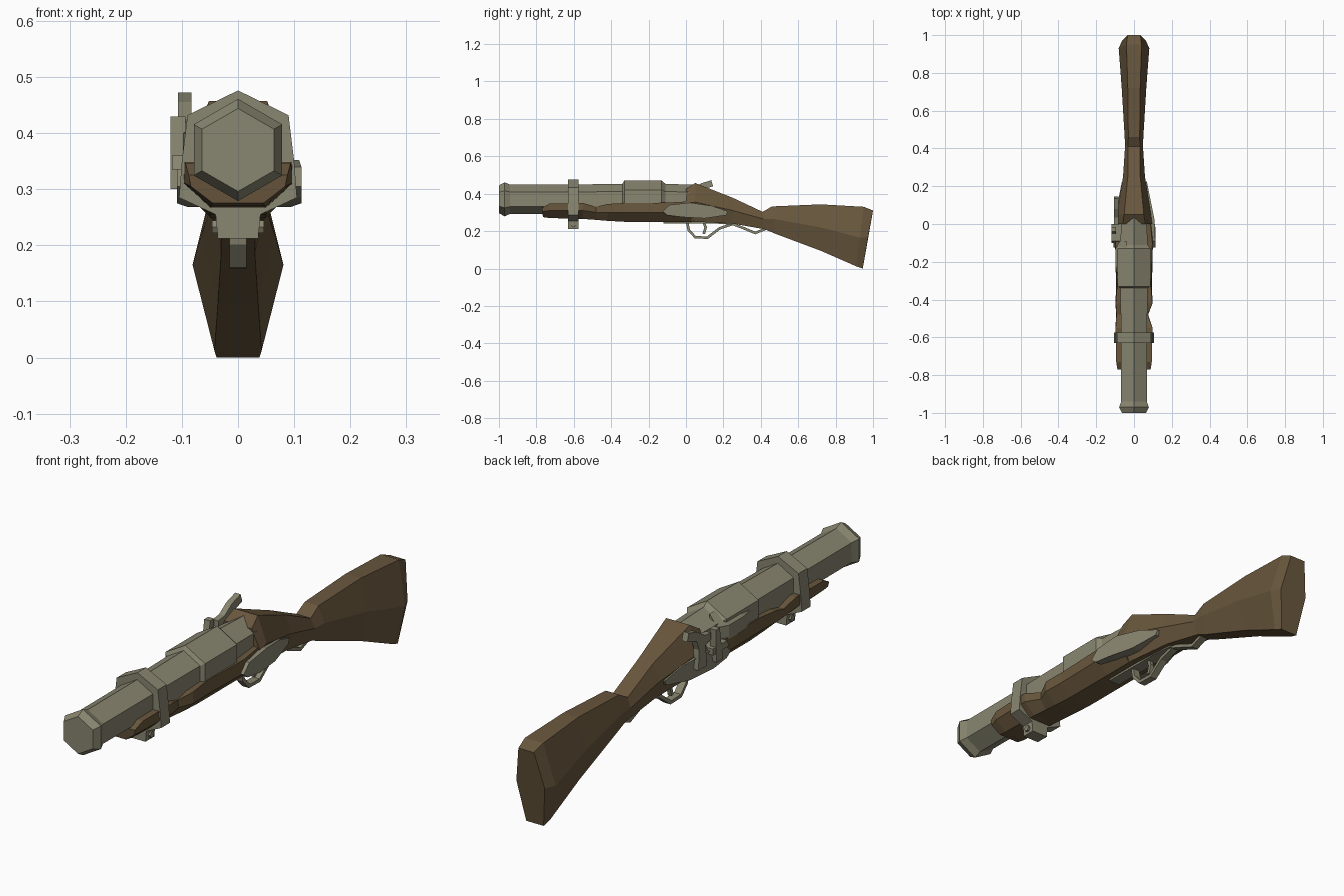
import bpy, bmesh, math
from mathutils import Vector


def material(name, rgb):
    m = bpy.data.materials.new(name)
    m.diffuse_color = (*rgb, 1)
    return m


METAL = material("grey_metal", (0.25, 0.238, 0.162))
WOOD = material("brown_wood", (0.14, 0.095, 0.047))


def loft(name, rings, mat):
    """Skin a list of equal-length point rings and cap both ends."""
    bm = bmesh.new()
    vs = [[bm.verts.new(p) for p in r] for r in rings]
    n = len(vs[0])
    for a, b in zip(vs, vs[1:]):
        for i in range(n):
            j = (i + 1) % n
            bm.faces.new((a[i], a[j], b[j], b[i]))
    bm.faces.new(vs[0])
    bm.faces.new(vs[-1])
    bmesh.ops.recalc_face_normals(bm, faces=bm.faces)
    me = bpy.data.meshes.new(name)
    bm.to_mesh(me)
    bm.free()
    me.materials.append(mat)
    ob = bpy.data.objects.new(name, me)
    bpy.context.collection.objects.link(ob)
    return ob


def side_prism(name, outline, x0, x1, mat, lean=0.0):
    """Extrude a (y, z) outline across x; lean moves x inward towards +y."""
    s = 1 if x1 > 0 else -1
    return loft(name, [[(x - s * lean * max(0, y), y, z) for y, z in outline]
                       for x in (x0, x1)], mat)


def strap(name, path, half_width, thick, mat):
    """Rectangular bar swept along a (y, z) path."""
    rings = []
    for i, (y, z) in enumerate(path):
        a, b = Vector(path[max(i - 1, 0)]), Vector(path[min(i + 1, len(path) - 1)])
        d = (b - a).normalized() * thick / 2
        rings.append([(sx * half_width, y - s * d.y, z + s * d.x)
                      for sx, s in ((-1, -1), (1, -1), (1, 1), (-1, 1))])
    return loft(name, rings, mat)


def hexagon(y, r, zc=0.37):
    return [(r * math.sin(k * math.pi / 3), y, zc + r * math.cos(k * math.pi / 3))
            for k in range(6)]


def stock_ring(y_top, y_bot, zt, zm, zb, wt, wm, wb, chip=0.0):
    ym = (y_top + y_bot) / 2
    return [(-wt, y_top, zt), (wt - chip, y_top, zt), (wm - chip, ym, zm),
            (wb, y_bot, zb), (-wb, y_bot, zb), (-wm, ym, zm)]


# Barrel: flared muzzle, tube, thick breech
loft("barrel", [hexagon(y, r) for y, r in (
    (-1, 0.074), (-0.97, 0.091), (-0.94, 0.078), (-0.6, 0.079), (-0.34, 0.083),
    (-0.33, 0.1), (-0.13, 0.1), (-0.11, 0.083), (0.06, 0.077))], METAL)

# Side boss of the breech, on the lock side
loft("breech_boss", [[(-w, y, 0.345), (-w, y, 0.40), (-0.04, y, 0.445), (-0.04, y, 0.345)]
                     for y, w in ((-0.31, 0.08), (-0.22, 0.098), (-0.13, 0.098), (-0.09, 0.075))],
     METAL)

# Butt, wrist and hump
loft("butt_stock", [stock_ring(*s) for s in (
    (0.0, 0.0, 0.425, 0.35, 0.25, 0.06, 0.095, 0.05),
    (0.05, 0.05, 0.457, 0.355, 0.25, 0.052, 0.09, 0.05),
    (0.25, 0.25, 0.378, 0.31, 0.24, 0.033, 0.058, 0.04),
    (0.41, 0.42, 0.303, 0.265, 0.21, 0.032, 0.047, 0.03),
    (0.46, 0.48, 0.332, 0.265, 0.185, 0.03, 0.05, 0.03),
    (0.72, 0.72, 0.343, 0.22, 0.095, 0.033, 0.065, 0.036),
    (0.95, 0.91, 0.33, 0.165, 0.012, 0.04, 0.081, 0.042),
    (1.0, 0.945, 0.31, 0.165, 0.0, 0.034, 0.062, 0.038))], WOOD)

# Fore-end, with worn chips along the right edge
loft("fore_stock", [stock_ring(*s) for s in (
    (-0.77, -0.765, 0.325, 0.305, 0.275, 0.088, 0.084, 0.045),
    (-0.73, -0.73, 0.347, 0.31, 0.27, 0.094, 0.094, 0.048),
    (-0.55, -0.55, 0.35, 0.31, 0.265, 0.097, 0.098, 0.05),
    (-0.48, -0.48, 0.33, 0.30, 0.26, 0.093, 0.095, 0.05, 0.02),
    (-0.42, -0.42, 0.345, 0.30, 0.255, 0.097, 0.098, 0.05),
    (-0.33, -0.33, 0.35, 0.30, 0.25, 0.09, 0.095, 0.05),
    (-0.1, -0.1, 0.352, 0.30, 0.25, 0.097, 0.10, 0.05),
    (0.03, 0.03, 0.36, 0.31, 0.25, 0.085, 0.098, 0.05))], WOOD)

# Barrel band with the lug beneath
half = [(0, 0.476), (0.09, 0.432), (0.1, 0.35), (0.105, 0.285), (0.04, 0.255), (0.036, 0.212)]
band = half + [(-x, z) for x, z in reversed(half[1:])]
loft("barrel_band", [[(x, y, z) for x, z in band] for y in (-0.63, -0.575)], METAL)
for s in (-1, 1):
    # Lug screws and band side knuckles
    bpy.ops.mesh.primitive_cylinder_add(vertices=6, radius=0.013, depth=0.012,
                                        location=(s * 0.04, -0.602, 0.233),
                                        rotation=(0, math.pi / 2, 0))
    screw = bpy.context.object
    screw.name = "lug_screw"
    screw.data.materials.append(METAL)

# Side plates
plate = [(-0.125, 0.305), (-0.09, 0.34), (0.02, 0.352), (0.14, 0.335), (0.225, 0.305),
         (0.215, 0.285), (0.1, 0.268), (-0.02, 0.275), (-0.1, 0.285)]
side_prism("right_side_plate", plate, 0.07, 0.113, METAL, 0.2)
side_prism("lock_plate", plate, -0.07, -0.109, METAL, 0.2)

# Lock: hammer with a swept spur, and the upright steel in front of it
hammer = [(0.02, 0.30), (0.075, 0.30), (0.07, 0.38), (0.085, 0.42), (0.145, 0.44),
          (0.135, 0.472), (0.08, 0.455), (0.035, 0.425), (-0.005, 0.42),
          (-0.005, 0.395), (0.03, 0.385)]
side_prism("hammer", hammer, -0.083, -0.107, METAL)
side_prism("strike_post", [(-0.06, 0.30), (-0.02, 0.30), (-0.015, 0.43), (-0.04, 0.43)],
           -0.094, -0.12, METAL)
side_prism("pan", [(-0.1, 0.335), (-0.09, 0.36), (0.0, 0.36), (0.0, 0.335)],
           -0.07, -0.118, METAL)

# Trigger, guard and floor plate
strap("trigger_guard", [(0.005, 0.255), (0.015, 0.205), (0.05, 0.167), (0.115, 0.165),
                        (0.18, 0.215), (0.25, 0.238), (0.31, 0.215), (0.37, 0.19),
                        (0.425, 0.212)], 0.015, 0.014, METAL)
strap("trigger", [(0.09, 0.26), (0.105, 0.22), (0.095, 0.185)], 0.008, 0.014, METAL)
strap("floor_plate", [(-0.12, 0.248), (0.15, 0.247), (0.25, 0.24)], 0.025, 0.012, METAL)
